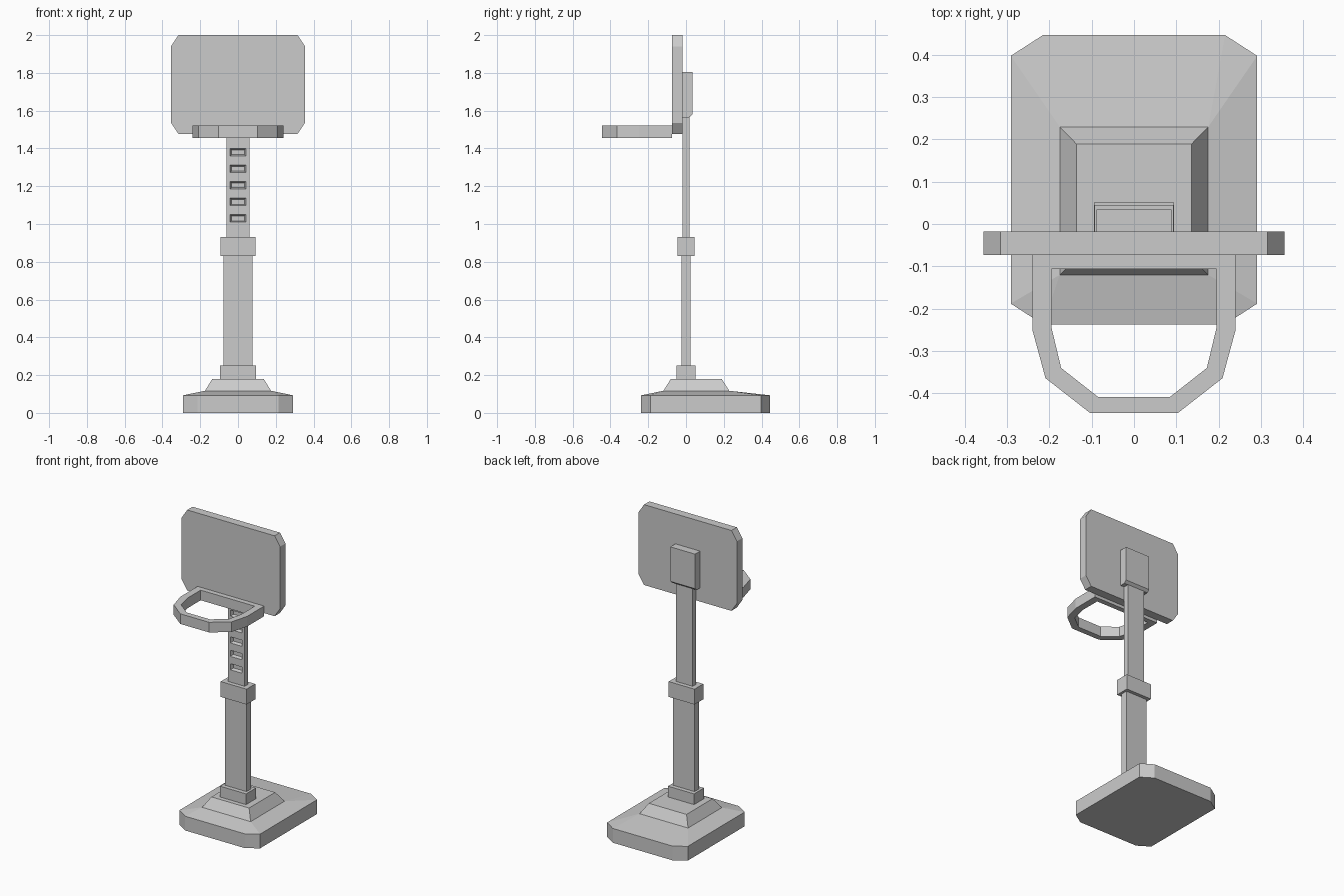
import bpy, bmesh

if "Cube" in bpy.data.objects:
    bpy.data.objects.remove(bpy.data.objects["Cube"])


def finish(name, bm):
    bmesh.ops.remove_doubles(bm, verts=bm.verts, dist=1e-5)
    bmesh.ops.recalc_face_normals(bm, faces=bm.faces)
    mesh = bpy.data.meshes.new(name)
    bm.to_mesh(mesh)
    bm.free()
    obj = bpy.data.objects.new(name, mesh)
    bpy.context.collection.objects.link(obj)
    return obj


def rect(hx, y0, y1, cx=0.0, cy=0.0):
    """Rectangle outline with chamfered corners (plain corners when 0)."""
    return [(hx - cx, y0), (hx, y0 + cy), (hx, y1 - cy), (hx - cx, y1),
            (cx - hx, y1), (-hx, y1 - cy), (-hx, y0 + cy), (cx - hx, y0)]


def loft(name, rings, axis="z"):
    """Capped loft through (outline, height) rings along z, y or x."""
    place = {"z": lambda u, v, h: (u, v, h),
             "y": lambda u, v, h: (u, h, v),
             "x": lambda u, v, h: (h, u, v)}[axis]
    bm = bmesh.new()
    loops = [[bm.verts.new(place(u, v, h)) for u, v in pts] for pts, h in rings]
    n = len(loops[0])
    for a, b in zip(loops, loops[1:]):
        for i in range(n):
            j = (i + 1) % n
            bm.faces.new((a[i], a[j], b[j], b[i]))
    bm.faces.new(loops[0])
    bm.faces.new(loops[-1])
    return finish(name, bm)


def box(name, hx, y0, y1, z0, z1):
    r = [(-hx, y0), (hx, y0), (hx, y1), (-hx, y1)]
    return loft(name, [(r, z0), (r, z1)])


# Stepped base with chamfered corners
foot = rect(0.291, -0.237, 0.446, 0.076, 0.049)
loft("base", [(foot, 0), (foot, 0.093),
              (rect(0.175, -0.12, 0.229), 0.117),
              (rect(0.136, -0.08, 0.189), 0.18)])

# Post and collars
box("base_collar", 0.094, -0.051, 0.051, 0.18, 0.25)
box("lower_post", 0.078, -0.023, 0.023, 0.25, 0.83)
box("height_collar", 0.093, -0.045, 0.045, 0.83, 0.93)
upper = box("upper_post", 0.061, -0.018, 0.018, 0.93, 1.575)

# Tapered height-adjustment slots cut into the front of the upper post
for i in range(5):
    zc = 1.03 + i * 0.0875

    def slot(hx, hz):
        return [(-hx, zc - hz), (hx, zc - hz), (hx, zc + hz), (-hx, zc + hz)]

    cutter = loft("slot_cutter", [(slot(0.043, 0.021), -0.03), (slot(0.042, 0.02), -0.018),
                                  (slot(0.034, 0.013), 0.002)], "y")
    cutter.hide_render = True
    mod = upper.modifiers.new("slot", "BOOLEAN")
    mod.operation = "DIFFERENCE"
    mod.solver = "EXACT"
    mod.object = cutter
    bpy.context.view_layer.objects.active = upper
    bpy.ops.object.modifier_apply(modifier=mod.name)
    bpy.data.objects.remove(cutter)

# Bracket behind the backboard, with sloped underside
side = [(-0.018, 1.565), (0.017, 1.565), (0.034, 1.58), (0.034, 1.805), (-0.018, 1.805)]
loft("bracket", [(side, -0.089), (side, 0.089)], "x")

# Backboard
board = rect(0.355, 1.476, 2.0, 0.04, 0.06)
loft("backboard", [(board, -0.073), (board, -0.018)], "y")

# Hoop rim: outer and inner outlines mirrored across x
outer = [(0.24, -0.073), (0.24, -0.25), (0.209, -0.364), (0.104, -0.446)]
inner = [(0.195, -0.106), (0.195, -0.244), (0.172, -0.34), (0.084, -0.409)]
bm = bmesh.new()
loops = []
for half, z in ((outer, 1.456), (outer, 1.522), (inner, 1.522), (inner, 1.456)):
    pts = half + [(-x, y) for x, y in reversed(half)]
    loops.append([bm.verts.new((x, y, z)) for x, y in pts])
for k in range(4):
    a, b = loops[k], loops[(k + 1) % 4]
    for i in range(8):
        j = (i + 1) % 8
        bm.faces.new((a[i], a[j], b[j], b[i]))
finish("hoop_rim", bm)
